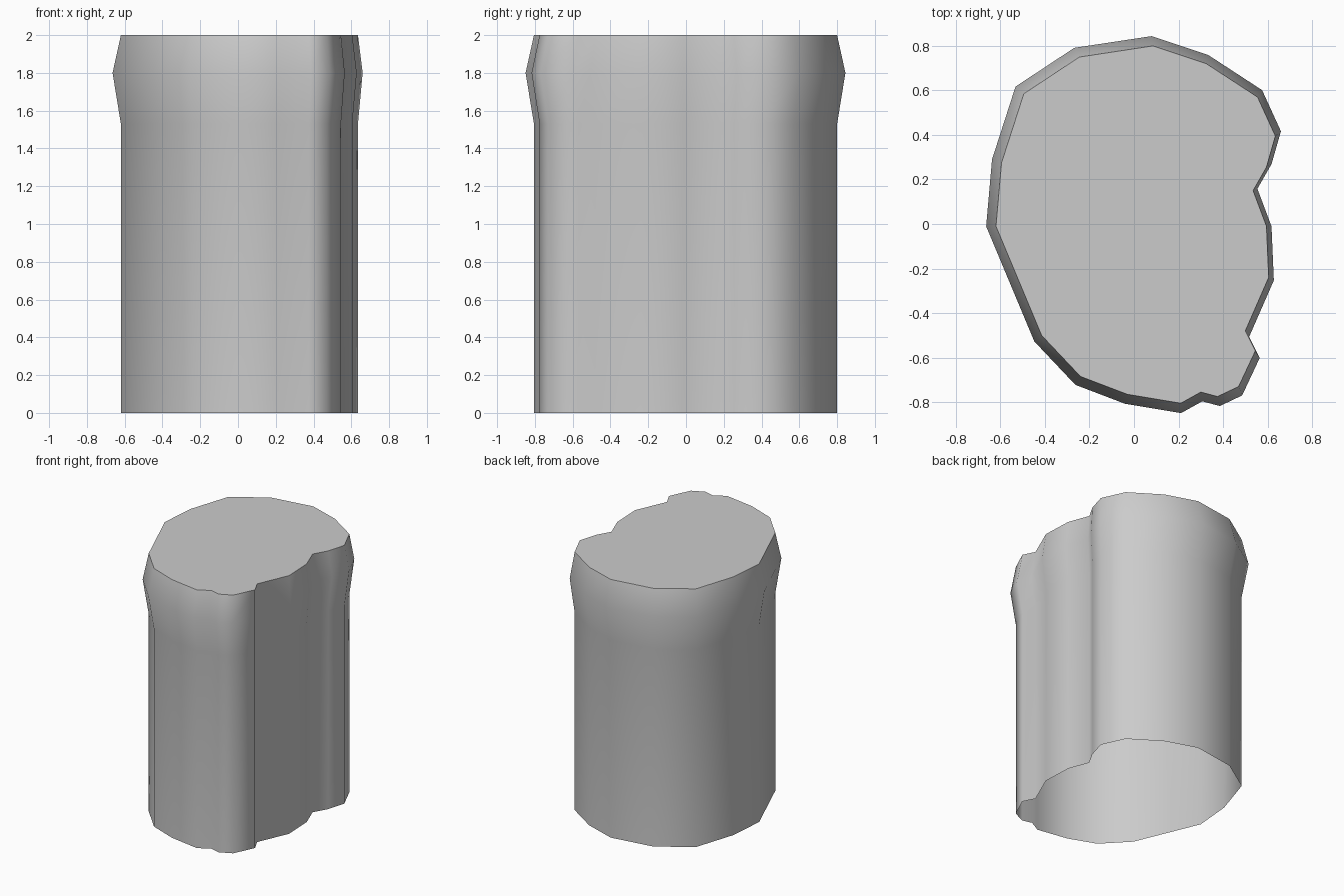
import bpy
import bmesh
from math import radians

default = bpy.data.objects.get("Cube")
if default:
    bpy.data.objects.remove(default, do_unlink=True)

# Stone colour
stone = bpy.data.materials.new("light grey stone")
stone.use_nodes = True
grey = (0.6, 0.6, 0.6, 1)
stone.diffuse_color = grey
stone.node_tree.nodes["Principled BSDF"].inputs["Base Color"].default_value = grey

# Irregular cross-section, counter-clockwise from the +x side
OUTLINE = [
    (.635, .395), (.555, .57), (.325, .72), (.085, .8), (-.245, .75),
    (-.495, .585), (-.595, .275), (-.62, -.01), (-.415, -.5), (-.24, -.685),
    (-.03, -.765), (.21, -.805), (.3, -.755), (.375, -.775), (.47, -.73),
    (.545, -.57), (.5, -.48), (.605, -.24), (.595, -.01), (.535, .15),
    (.595, .255),
]

# Height, sideways shift and scale of each ring: straight shaft, flared lip, top
RINGS = [(0, 0, 1), (1.53, 0, 1), (1.8, -.01, 1.055), (2, 0, 1)]


def build_column(name):
    bm = bmesh.new()
    loops = [[bm.verts.new((x * s + shift, y * s, z)) for x, y in OUTLINE]
             for z, shift, s in RINGS]
    count = len(OUTLINE)
    # Walls between neighbouring rings
    for low, high in zip(loops, loops[1:]):
        for i in range(count):
            j = (i + 1) % count
            bm.faces.new((low[i], low[j], high[j], high[i]))
    # Flat top; the underside stays open
    bm.faces.new(loops[-1])
    mesh = bpy.data.meshes.new(name)
    bm.to_mesh(mesh)
    bm.free()
    mesh.materials.append(stone)
    obj = bpy.data.objects.new(name, mesh)
    bpy.context.collection.objects.link(obj)
    return obj


column = build_column("rock_column")
bpy.ops.object.select_all(action="DESELECT")
column.select_set(True)
bpy.context.view_layer.objects.active = column
bpy.ops.object.shade_smooth_by_angle(angle=radians(60))
